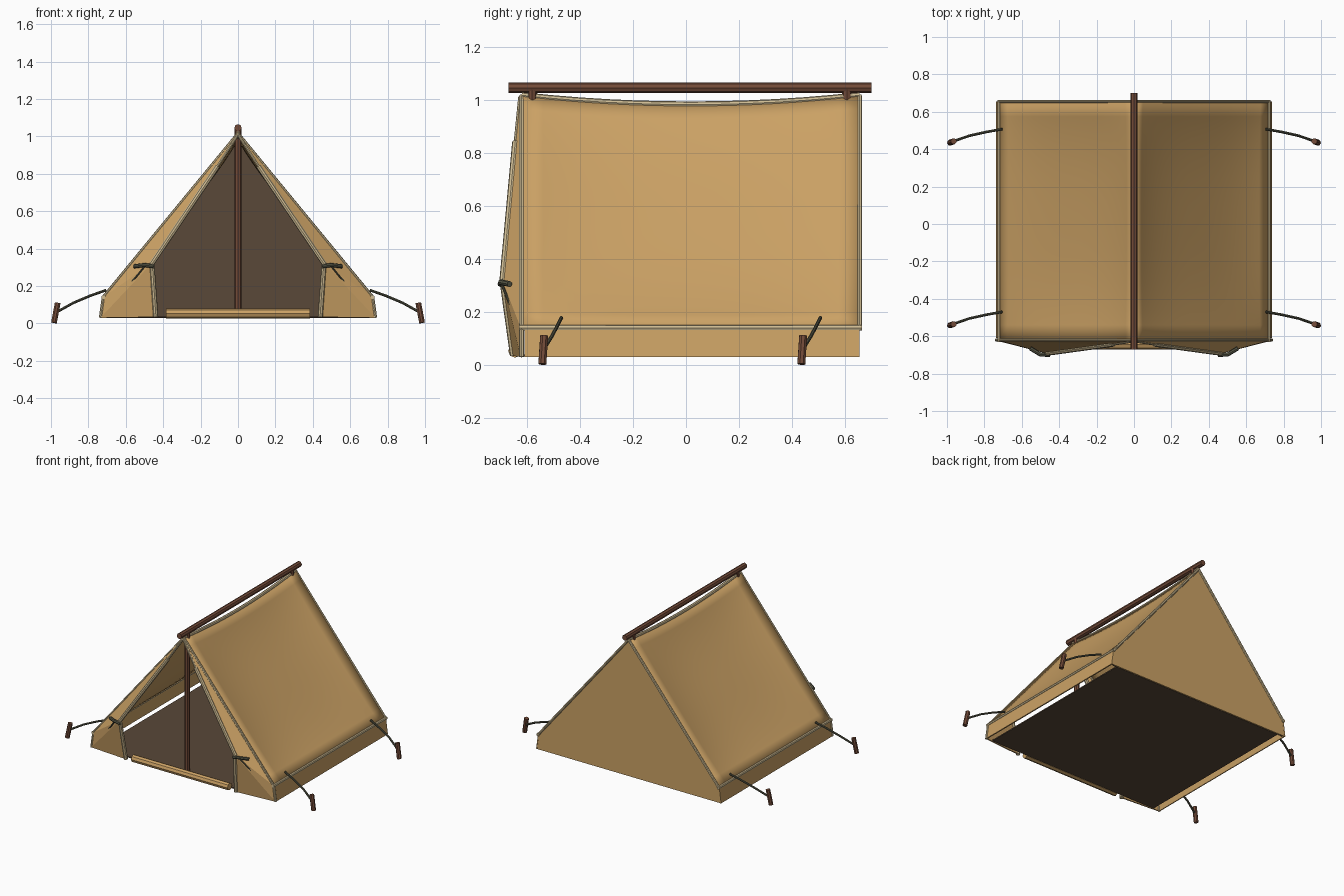
import bpy
from mathutils import Vector

if "Cube" in bpy.data.objects:
    bpy.data.objects.remove(bpy.data.objects["Cube"])


def material(name, rgb):
    m = bpy.data.materials.new(name)
    m.diffuse_color = (*rgb, 1)
    m.use_nodes = True
    m.node_tree.nodes["Principled BSDF"].inputs["Base Color"].default_value = m.diffuse_color
    return m


CANVAS = material("canvas", (0.60, 0.36, 0.13))
TRIM = material("cream_trim", (0.62, 0.50, 0.29))
WOOD = material("wood", (0.17, 0.07, 0.04))
ROPE = material("rope", (0.10, 0.10, 0.065))
DARK = material("dark_lining", (0.10, 0.065, 0.04))


def sheet(name, verts, faces, mat, thick=0.008, smooth=False):
    me = bpy.data.meshes.new(name)
    me.from_pydata(verts, [], faces)
    ob = bpy.data.objects.new(name, me)
    bpy.context.collection.objects.link(ob)
    me.materials.append(mat)
    if smooth:
        me.polygons.foreach_set("use_smooth", [True] * len(me.polygons))
    sol = ob.modifiers.new("thickness", 'SOLIDIFY')
    sol.thickness = thick
    sol.offset = 0
    return ob


def tube(name, pts, r, mat, res=2):
    cu = bpy.data.curves.new(name, 'CURVE')
    cu.dimensions = '3D'
    cu.bevel_depth = r
    cu.bevel_resolution = res
    cu.use_fill_caps = True
    sp = cu.splines.new('POLY')
    sp.points.add(len(pts) - 1)
    for p, co in zip(sp.points, pts):
        p.co = (*co, 1)
    ob = bpy.data.objects.new(name, cu)
    bpy.context.collection.objects.link(ob)
    cu.materials.append(mat)
    bpy.ops.object.select_all(action='DESELECT')
    ob.select_set(True)
    bpy.context.view_layer.objects.active = ob
    bpy.ops.object.convert(target='MESH')
    bpy.ops.object.shade_smooth_by_angle()
    return bpy.context.object


Y0, Y1 = -0.62, 0.655          # front and back of the canvas
RIDGE, EAVE, HEM = 1.02, 0.14, 0.03
EX, HX = 0.72, 0.735           # half widths at eave and hem


def ridge_z(v):
    return RIDGE - 0.035 * (1 - (2 * v - 1) ** 2)


def roof_point(s, u, v):
    sag = 0.035 * (1 - abs(2 * u - 1) ** 3) * (1 - abs(2 * v - 1) ** 3)
    top = ridge_z(v)
    return (s * (EX * u - 0.774 * sag), Y0 + (Y1 - Y0) * v,
            top + (EAVE - top) * u - 0.633 * sag)


# Ridge beam and uprights
tube("ridge_beam", [(0, -0.67, 1.045), (0, 0.70, 1.045)], 0.02, WOOD)
for label, y in (("front", -0.58), ("back", 0.607)):
    tube(label + "_pole", [(0, y, 0.035), (0, y, 1.04)], 0.018, WOOD)

# Floor, back wall and its dark lining
sheet("floor", [(-0.685, Y0, 0.036), (0.685, Y0, 0.036), (0.685, 0.645, 0.036),
                (-0.685, 0.645, 0.036)], [(0, 1, 2, 3)], DARK)
outline = [(-HX, HEM), (HX, HEM), (EX, EAVE), (0, RIDGE), (-EX, EAVE)]
sheet("back_wall", [(x, 0.65, z) for x, z in outline], [(4, 3, 2, 1, 0)], CANVAS)
sheet("back_lining", [(x * 0.98, 0.642, z) for x, z in outline],
      [(0, 1, 2, 3, 4)], DARK, 0.004)

# Trim along the sagging ridge, and the rolled-up door sill
tube("ridge_trim", [(0, Y0 + (Y1 - Y0) * i / 12, ridge_z(i / 12) - 0.003)
                    for i in range(13)], 0.012, TRIM)
tube("door_sill_roll", [(-0.385, -0.645, 0.053), (0.385, -0.645, 0.053)], 0.026, CANVAS)

N = 16
for s, side in ((-1, "left"), (1, "right")):
    # Sagging roof panel
    verts = [roof_point(s, i / N, j / N) for i in range(N + 1) for j in range(N + 1)]
    faces = []
    for i in range(N):
        for j in range(N):
            a = i * (N + 1) + j
            f = (a, a + N + 1, a + N + 2, a + 1)
            faces.append(f if s > 0 else f[::-1])
    sheet(side + "_roof_panel", verts, faces, CANVAS, smooth=True)

    # Low side wall
    f = (0, 1, 2, 3)
    sheet(side + "_side_wall", [(s * HX, Y0 + 0.01, HEM), (s * HX, Y1, HEM),
                                (s * EX, Y1, EAVE), (s * EX, Y0 + 0.01, EAVE)],
          [f if s > 0 else f[::-1]], CANVAS)

    # Front flap pulled out to its tie point
    apex, top, tie, foot = [Vector((s * x, y, z)) for x, y, z in (
        (0.0, -0.625, 1.01), (0.11, -0.642, 0.84), (0.46, -0.69, 0.32), (0.44, -0.65, 0.035))]
    eave, hem = Vector((s * EX, Y0, EAVE)), Vector((s * HX, Y0, HEM))
    tris = [(0, 1, 4), (1, 2, 4), (2, 5, 4), (2, 3, 5)]
    sheet(side + "_front_flap", [apex, top, tie, foot, eave, hem],
          [t if s > 0 else t[::-1] for t in tris], CANVAS)
    tube(side + "_flap_trim", [top, tie, foot], 0.014, TRIM)
    tube(side + "_flap_top_trim", [apex, top], 0.008, TRIM)

    # Trim on the eave and on both sloping edges
    tube(side + "_eave_trim", [(s * EX, Y0 - 0.01, EAVE), (s * EX, Y1 + 0.008, EAVE)],
         0.011, TRIM)
    for label, v, y in (("front", 0, Y0), ("back", 1, Y1)):
        tube(f"{side}_{label}_edge_trim",
             [(0, y, RIDGE - 0.005), (s * EX, y, EAVE), (s * HX, y, HEM)] if v == 0
             else [(0, y, RIDGE - 0.005), (s * EX, y, EAVE)], 0.009, TRIM)

    # Tie-back toggle and loose cord
    tube(side + "_tie_toggle", [(s * 0.45, -0.70, 0.305), (s * 0.50, -0.698, 0.312),
                                (s * 0.555, -0.665, 0.305)], 0.011, ROPE)
    tube(side + "_tie_cord", [(s * 0.50, -0.695, 0.305), (s * 0.54, -0.675, 0.255),
                              (s * 0.59, -0.65, 0.20)], 0.005, ROPE)

    # Guy ropes and stakes
    for label, y in (("front", -0.47), ("back", 0.507)):
        tube(f"{side}_{label}_guy_rope",
             [(s * 0.705, y, 0.178), (s * 0.79, y - 0.015, 0.148),
              (s * 0.88, y - 0.035, 0.11), (s * 0.97, y - 0.066, 0.06)], 0.007, ROPE)
        tube(f"{side}_{label}_stake",
             [(s * 0.984, y - 0.072, 0.003), (s * 0.964, y - 0.065, 0.11)], 0.016, WOOD)
